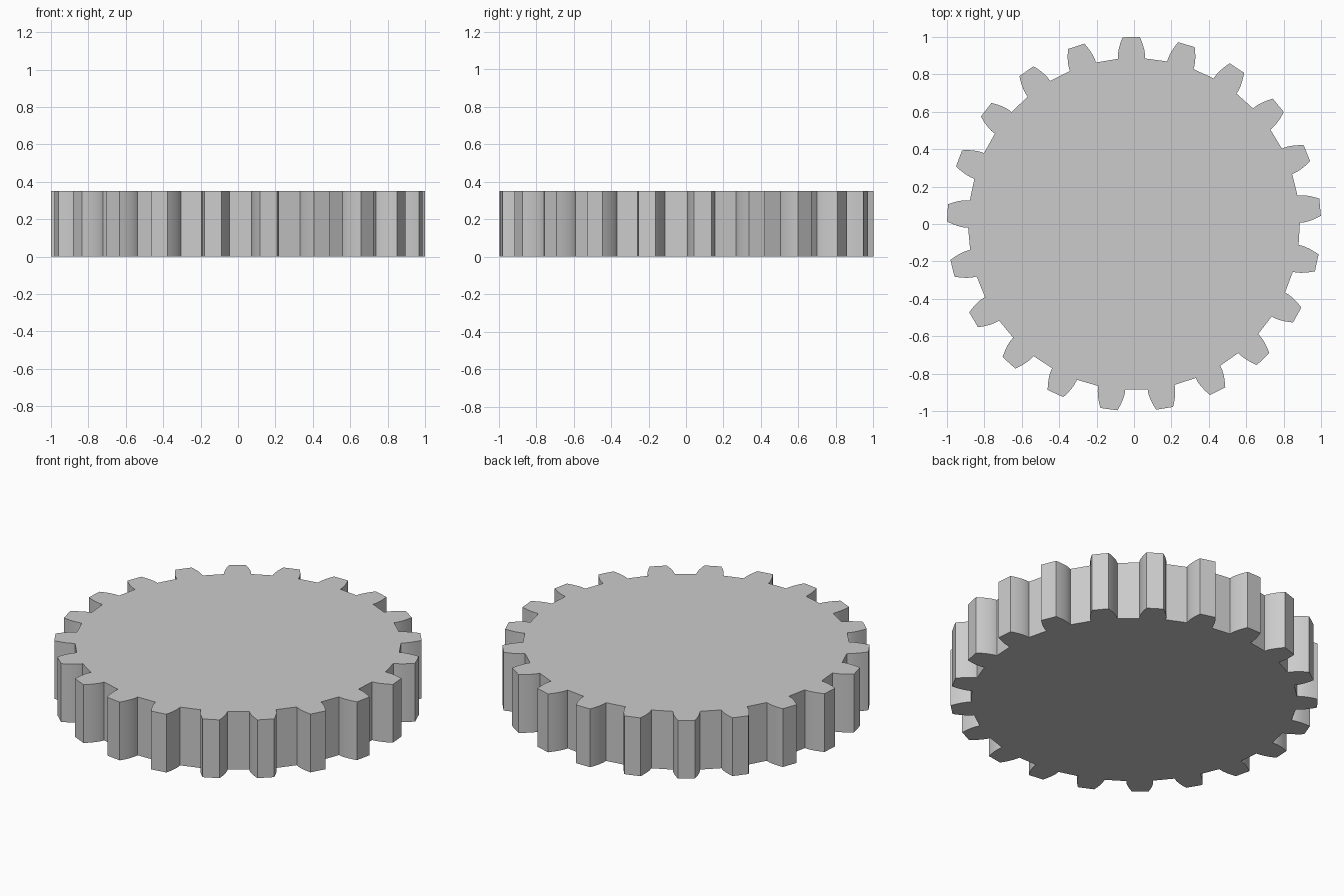
import bpy, bmesh, math

if "Cube" in bpy.data.objects:
    bpy.data.objects.remove(bpy.data.objects["Cube"])

TEETH, HEIGHT = 21, 0.35
TIP_R, BASE_R, ROOT_R = 1.0, 0.895, 0.887
BASE_HALF = math.radians(4.7)
PHASE = math.pi / 2 + math.radians(0.857)
STEPS = 6


def involute(r):
    a = math.acos(min(1.0, BASE_R / r))
    return math.tan(a) - a


# One flank, root to tip: (radius, half angle of the tooth)
flank = [(ROOT_R, BASE_HALF)]
for i in range(STEPS + 1):
    r = BASE_R + (TIP_R - BASE_R) * i / STEPS
    flank.append((r, BASE_HALF - involute(r)))

# Full gear outline, counter-clockwise
outline = []
for t in range(TEETH):
    c = PHASE + t * math.tau / TEETH
    outline += [(r, c - a) for r, a in flank]
    outline += [(r, c + a) for r, a in reversed(flank)]

# Solid spur gear: outline extruded upward
bm = bmesh.new()
face = bm.faces.new([bm.verts.new((r * math.cos(a), r * math.sin(a), 0))
                     for r, a in outline])
ext = bmesh.ops.extrude_face_region(bm, geom=[face], use_keep_orig=True)
bmesh.ops.translate(bm, vec=(0, 0, HEIGHT),
                    verts=[v for v in ext["geom"] if isinstance(v, bmesh.types.BMVert)])
bmesh.ops.recalc_face_normals(bm, faces=bm.faces)
mesh = bpy.data.meshes.new("spur_gear")
bm.to_mesh(mesh)
bm.free()
gear = bpy.data.objects.new("spur_gear", mesh)
bpy.context.collection.objects.link(gear)

# Smooth flanks, crisp edges
bpy.context.view_layer.objects.active = gear
gear.select_set(True)
bpy.ops.object.shade_smooth_by_angle(angle=math.radians(25))
